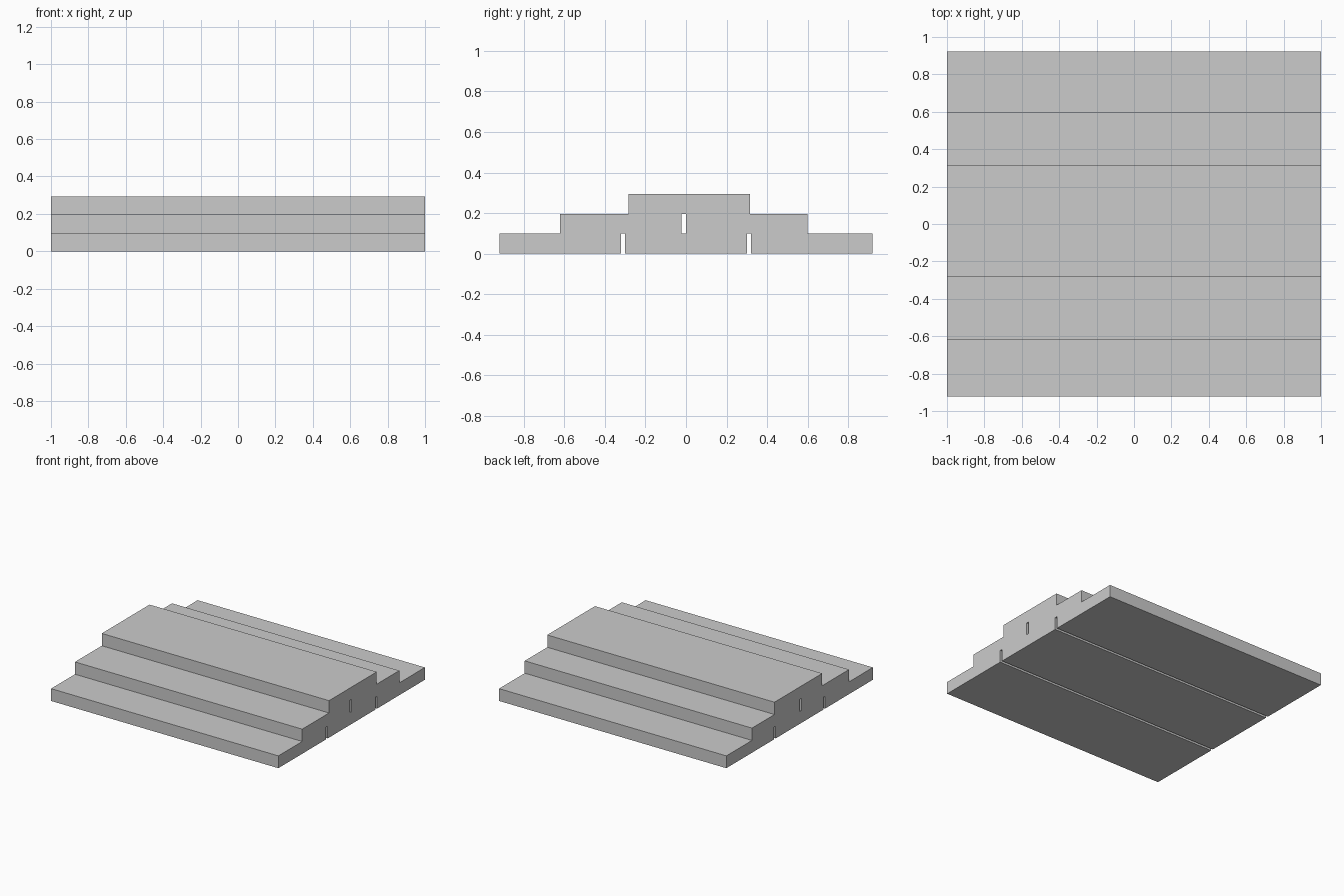
import bpy

if "Cube" in bpy.data.objects:
    bpy.data.objects.remove(bpy.data.objects["Cube"])

LENGTH, WIDTH, THICK = 2.0, 0.6, 0.098


def plank(name, y, layer):
    """One plank running along x, centred on y, in the given layer."""
    bpy.ops.mesh.primitive_cube_add(size=1, location=(0, y, (layer + 0.5) * THICK))
    ob = bpy.context.object
    ob.name = name
    ob.scale = (LENGTH, WIDTH, THICK)
    bpy.ops.object.transform_apply(location=False, rotation=False, scale=True)


# Plank centres for each layer: three at the bottom, two in the middle, one on top
layers = {
    "bottom_plank": (-0.621, 0.0, 0.621),
    "middle_plank": (-0.321, 0.299),
    "top_plank": (0.016,),
}
for layer, (name, centres) in enumerate(layers.items()):
    for i, y in enumerate(centres, 1):
        plank(f"{name}_{i}", y, layer)
